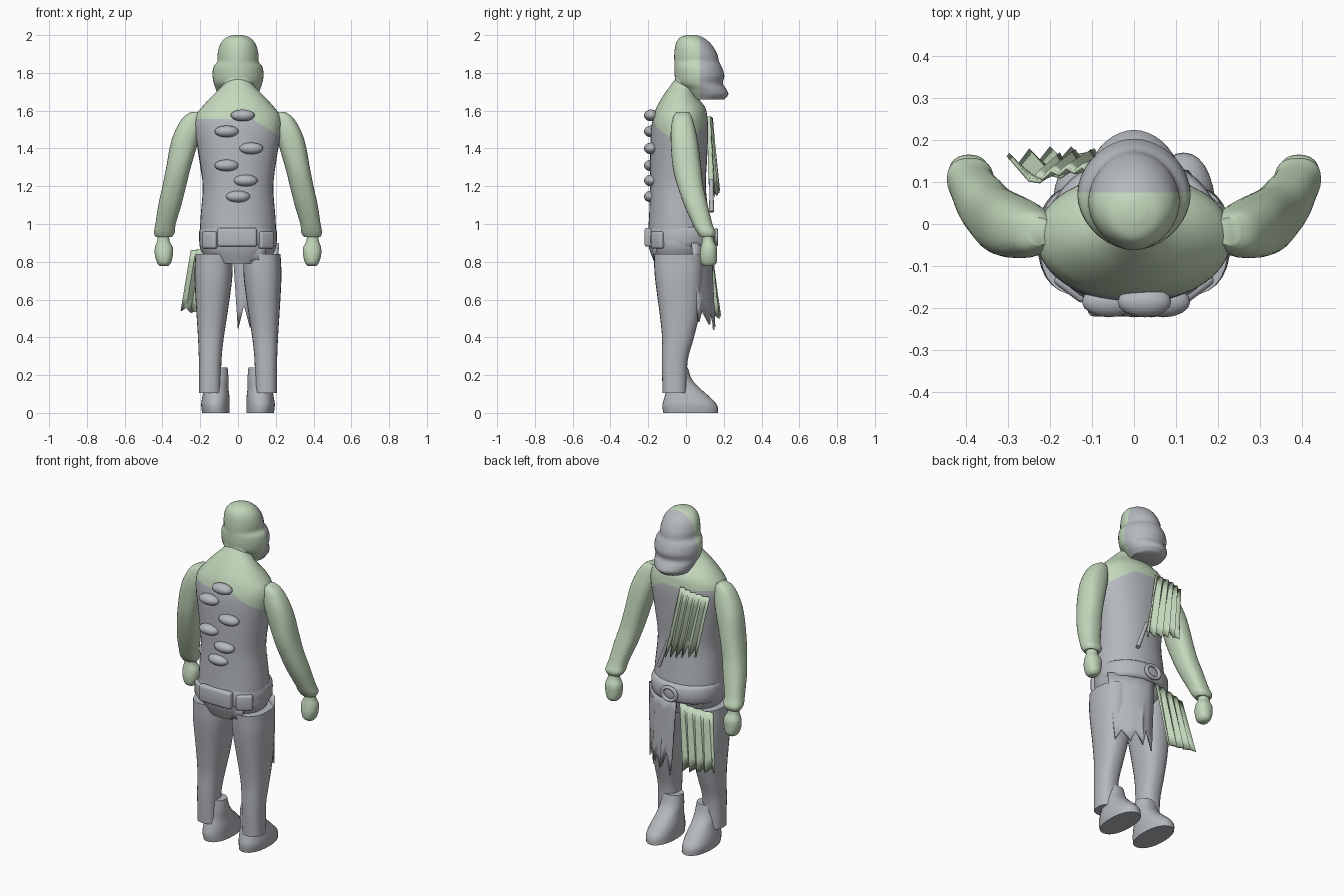
import bpy, bmesh, math
from mathutils import Vector

cube = bpy.data.objects.get("Cube")
if cube:
    bpy.data.objects.remove(cube)


def material(name, rgb):
    m = bpy.data.materials.new(name)
    m.use_nodes = True
    m.diffuse_color = (*rgb, 1)
    bsdf = next(n for n in m.node_tree.nodes if n.type == 'BSDF_PRINCIPLED')
    bsdf.inputs["Base Color"].default_value = (*rgb, 1)
    return m


GREEN = material("pale green", (0.55, 0.69, 0.50))
GREY = material("cool grey", (0.46, 0.48, 0.51))


def finish(name, bm, mats, angle=50, split=()):
    """Turn a bmesh into an object; faces beyond any split plane (point, normal) get colour two."""
    bmesh.ops.recalc_face_normals(bm, faces=bm.faces[:])
    planes = [(Vector(co), Vector(no)) for co, no in split]
    for co, no in planes:
        geom = bm.verts[:] + bm.edges[:] + bm.faces[:]
        bmesh.ops.bisect_plane(bm, geom=geom, plane_co=co, plane_no=no)
    for f in bm.faces:
        mid = f.calc_center_median()
        f.material_index = int(any((mid - co).dot(no) > 0 for co, no in planes))
    me = bpy.data.meshes.new(name)
    bm.to_mesh(me)
    bm.free()
    for m in mats:
        me.materials.append(m)
    ob = bpy.data.objects.new(name, me)
    bpy.context.collection.objects.link(ob)
    bpy.ops.object.select_all(action='DESELECT')
    ob.select_set(True)
    bpy.context.view_layer.objects.active = ob
    bpy.ops.object.shade_smooth_by_angle(angle=math.radians(angle))
    return ob


def catmull(a, b, c, d, t):
    return [0.5 * (2 * q + (r - p) * t + (2 * p - 5 * q + 4 * r - s) * t * t
                   + (3 * q - p - 3 * r + s) * t ** 3) for p, q, r, s in zip(a, b, c, d)]


def loft(name, rings, mats, side=1, power=2.2, segs=28, steps=4, split=()):
    """Skin through horizontal rounded rings given as (x0, x1, y0, y1, z)."""
    fine = []
    for i in range(len(rings) - 1):
        a, d = rings[max(i - 1, 0)], rings[min(i + 2, len(rings) - 1)]
        fine += [catmull(a, rings[i], rings[i + 1], d, k / steps) for k in range(steps)]
    fine.append(rings[-1])
    bm = bmesh.new()
    loops = []
    for x0, x1, y0, y1, z in fine:
        loop = []
        for k in range(segs):
            c, s = math.cos(math.tau * k / segs), math.sin(math.tau * k / segs)
            u = math.copysign(abs(c) ** (2 / power), c)
            v = math.copysign(abs(s) ** (2 / power), s)
            loop.append(bm.verts.new((side * ((x0 + x1) + u * (x1 - x0)) / 2,
                                      ((y0 + y1) + v * (y1 - y0)) / 2, z)))
        loops.append(loop)
    for a, b in zip(loops, loops[1:]):
        for k in range(segs):
            j = (k + 1) % segs
            bm.faces.new((a[k], a[j], b[j], b[k]))
    bm.faces.new(loops[0])
    bm.faces.new(loops[-1])
    return finish(name, bm, mats, split=split)


def centred(rows):
    return [(-w, w, y0, y1, z) for w, y0, y1, z in rows]


def pleats(name, top, bottom, folds, depth, ragged, mat, rows=5, bulge=0.0):
    """Folded cloth between two lines, with a ragged lower hem."""
    bm = bmesh.new()
    (ta, tb), (ba, bb) = [[Vector(p) for p in line] for line in (top, bottom)]
    n = folds * 2
    grid = []
    for i in range(n + 1):
        u = i / n
        start, end = ta.lerp(tb, u), ba.lerp(bb, u)
        end.z += ragged * (i % 2) * (1 + 0.4 * math.sin(i * 2))
        column = []
        for j in range(rows + 1):
            v = j / rows
            p = start.lerp(end, v)
            p.y += (0.5 - i % 2) * depth * (0.4 + 0.6 * v) + bulge * math.sin(math.pi * u)
            column.append(bm.verts.new(p))
        grid.append(column)
    for a, b in zip(grid, grid[1:]):
        for j in range(rows):
            bm.faces.new((a[j], b[j], b[j + 1], a[j + 1]))
    ob = finish(name, bm, [mat], angle=35)
    solid = ob.modifiers.new("thickness", 'SOLIDIFY')
    solid.thickness = 0.01
    solid.offset = 0
    return ob


def blob(name, centre, size, mat, boxy=False, turn=0.0):
    """Rounded lump, or a bevelled pad."""
    bm = bmesh.new()
    if boxy:
        bmesh.ops.create_cube(bm, size=2)
    else:
        bmesh.ops.create_uvsphere(bm, u_segments=16, v_segments=10, radius=1)
    for v in bm.verts:
        v.co = Vector(a * b for a, b in zip(v.co, size))
    if boxy:
        bmesh.ops.bevel(bm, geom=bm.edges[:], offset=min(size) * 0.7, segments=3,
                        affect='EDGES', profile=0.5)
    ob = finish(name, bm, [mat])
    ob.location = centre
    ob.rotation_euler.z = turn


# Torso: bare shoulders over a grey vest, the green dipping at one side
loft("torso", centred([
    (.05, -.055, .03, 1.77), (.085, -.085, .04, 1.73), (.135, -.12, .055, 1.68),
    (.19, -.155, .1, 1.62), (.225, -.172, .112, 1.57), (.23, -.185, .117, 1.5),
    (.205, -.19, .112, 1.35), (.187, -.19, .105, 1.2), (.197, -.195, .12, 1.05),
    (.202, -.2, .13, .95), (.2, -.195, .12, .87), (.15, -.165, .09, .79)]),
    [GREY, GREEN], power=2.1, segs=40,
    split=[((0, 0, 1.555), (0, 0, 1)), ((.08, 0, 1.555), (.65, 0, 1))])
loft("neck", centred([(.08, -.058, .06, 1.82), (.08, -.06, .055, 1.74),
                      (.1, -.075, .06, 1.66)]), [GREEN])

# Head with a grey face mask
loft("head", centred([
    (.025, .005, .055, 2.0), (.065, -.035, .095, 1.985), (.095, -.055, .135, 1.95),
    (.108, -.062, .165, 1.9), (.11, -.062, .175, 1.86), (.13, -.062, .19, 1.83),
    (.135, -.06, .203, 1.785), (.128, -.05, .195, 1.745), (.118, -.02, .213, 1.715),
    (.105, .0, .224, 1.685), (.085, .02, .2, 1.658)]),
    [GREEN, GREY], power=1.88, segs=36, split=[((0, .075, 0), (0, 1, 0))])

# Limbs
for side, word in ((1, "left"), (-1, "right")):
    loft(word + "_arm", [
        (.2, .25, -.05, .015, 1.592), (.19, .29, -.068, .032, 1.565),
        (.195, .33, -.08, .05, 1.5), (.215, .358, -.08, .065, 1.42),
        (.25, .38, -.07, .08, 1.3), (.275, .4, -.045, .092, 1.2),
        (.3, .422, -.01, .115, 1.1), (.33, .437, .035, .14, 1.0),
        (.335, .445, .058, .157, .955), (.35, .435, .075, .148, .93)],
        [GREEN], side, 2.4)
    loft(word + "_hand", [
        (.365, .425, .088, .142, .95), (.362, .428, .085, .148, .91),
        (.345, .44, .078, .163, .875), (.345, .44, .073, .165, .835),
        (.355, .428, .078, .162, .795), (.37, .415, .095, .145, .778)], [GREEN], side)
    loft(word + "_trouser_leg", [
        (.03, .225, -.17, .09, .84), (.03, .23, -.165, .09, .72),
        (.055, .22, -.14, .072, .53), (.075, .212, -.127, .042, .4),
        (.088, .207, -.128, .008, .27), (.09, .207, -.124, .005, .105)], [GREY], side, 2.4)
    loft(word + "_boot", [
        (.055, .17, -.09, .01, .24), (.05, .175, -.095, .03, .18),
        (.05, .18, -.1, .075, .13), (.045, .19, -.115, .13, .08),
        (.045, .195, -.125, .165, .04), (.045, .19, -.12, .17, 0)], [GREY], side)
    blob(word + "_back_pouch", (side * .148, -.15, .915), (.045, .018, .045), GREY, True,
         side * .65)

# Belt, pad and buckle
loft("belt", centred([(.195, -.195, .14, .985), (.205, -.203, .155, .965),
                      (.205, -.205, .157, .9), (.195, -.195, .14, .88)]), [GREY],
     power=2.15, segs=40, steps=2)
blob("back_pouch", (-.005, -.2, .93), (.105, .02, .05), GREY, True)
bpy.ops.mesh.primitive_torus_add(location=(0, .16, .93), rotation=(math.pi / 2, 0, 0),
                                 major_radius=.038, minor_radius=.01,
                                 major_segments=24, minor_segments=8)
buckle = bpy.context.object
buckle.name = "buckle"
buckle.scale.x = 1.2
buckle.data.materials.append(GREY)
bpy.ops.object.shade_smooth()

# Spine lumps staggered down the back
for i, (x, z) in enumerate([(.025, 1.575), (-.06, 1.49), (.07, 1.4),
                            (-.06, 1.31), (.04, 1.23), (0, 1.145)]):
    blob("spine_lump_%d" % (i + 1), (x, -.185, z), (.064, .037, .031), GREY)

# Loincloth, back hem and leafy green cloths
pleats("loincloth", ((-.03, .13, .9), (.215, .03, .9)), ((0, .14, .44), (.19, .06, .48)),
       3, .014, .09, GREY, bulge=.035)
pleats("back_hem", ((-.13, -.165, .9), (.15, -.165, .9)), ((-.1, -.16, .82), (.14, -.16, .79)),
       3, .012, .025, GREY, rows=2)
pleats("hip_cloth", ((-.05, .125, .88), (-.25, .1, .86)), ((-.1, .16, .5), (-.3, .15, .54)),
       4, .03, .015, GREEN, bulge=.01)
pleats("chest_cloth", ((-.05, .12, 1.57), (-.235, .11, 1.55)),
       ((.03, .135, 1.14), (-.18, .15, 1.2)), 5, .035, .05, GREEN, bulge=.015)

# Small rod tucked in front
bm = bmesh.new()
bmesh.ops.create_cone(bm, cap_ends=True, segments=10, radius1=.013, radius2=.01, depth=.18)
rod = finish("rod", bm, [GREY])
rod.location = (.055, .135, 1.15)
rod.rotation_euler = (0, -.35, 0)
